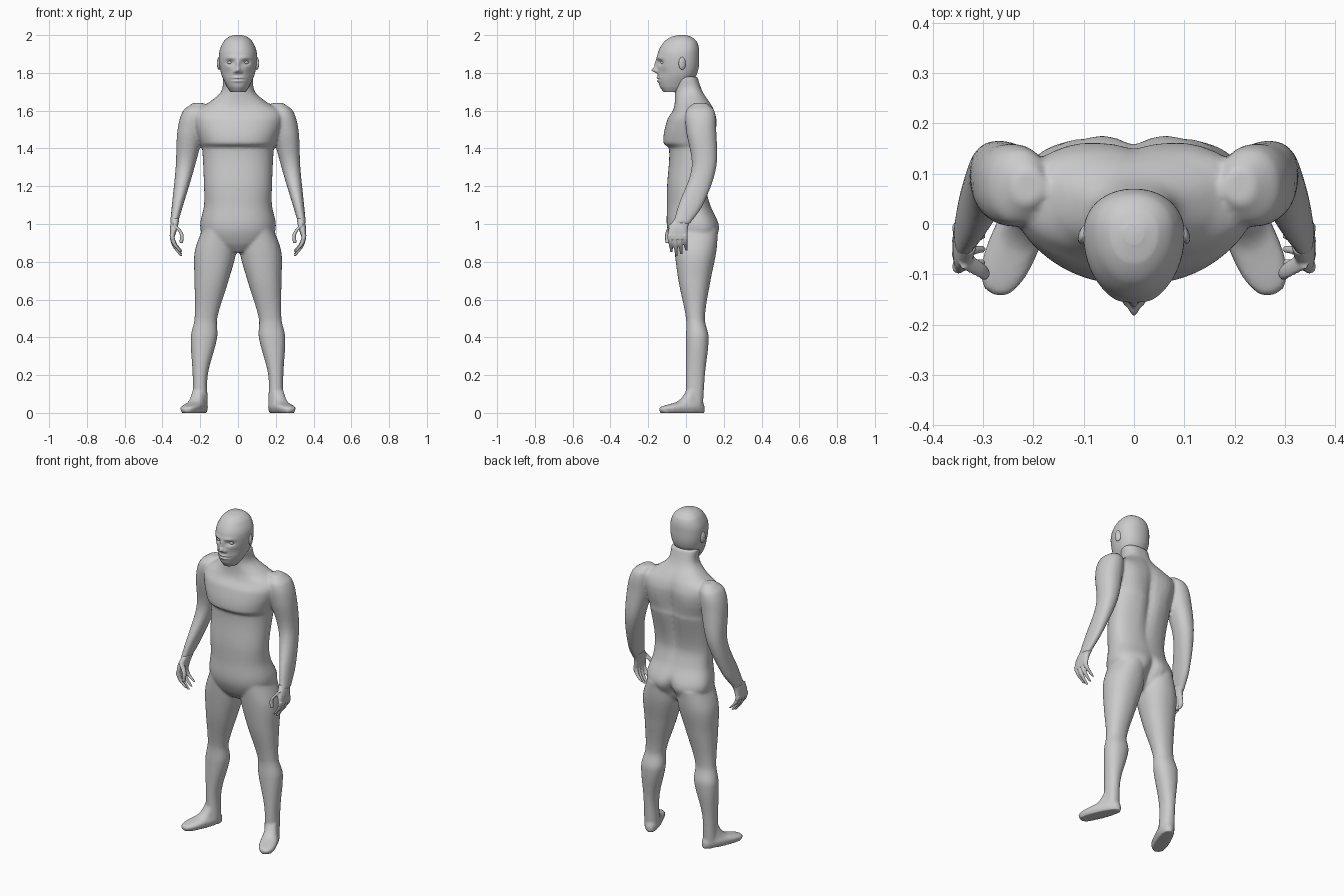
import bpy, bmesh
from collections import namedtuple
from math import sin, cos, pi, exp, copysign, radians
from mathutils import Matrix, Vector

old = bpy.data.objects.get("Cube")
if old:
    bpy.data.objects.remove(old)

skin = bpy.data.materials.new("grey skin")
skin.use_nodes = True
tone = (0.6, 0.6, 0.6, 1)
skin.diffuse_color = tone
skin.node_tree.nodes["Principled BSDF"].inputs["Base Color"].default_value = tone

# A ring is a level cross-section; a dent pushes the surface along y
Ring = namedtuple("Ring", "z wide front back x", defaults=[0])
Dent = namedtuple("Dent", "z push across along x", defaults=[0])


def smooth_rings(rings, steps):
    """Fill in rings between the given ones along cubic curves over height."""
    last = len(rings) - 1

    def slopes(i):
        before, after = rings[max(i - 1, 0)], rings[min(i + 1, last)]
        return [(b - a) / (after.z - before.z) for a, b in zip(before, after)]

    for i in range(last):
        low, high = rings[i], rings[i + 1]
        height = high.z - low.z
        for step in range(steps):
            t = step / steps
            ease = t * t * (3 - 2 * t)
            leave, arrive = height * t * (1 - t) ** 2, height * t * t * (t - 1)
            yield Ring(*(a + (b - a) * ease + m * leave + n * arrive
                         for a, b, m, n in zip(low, high, slopes(i), slopes(i + 1))))
    yield rings[last]


def loft(bm, rings, power=2, widest=0.5, sides=32, steps=8, side=1,
         front_dents=(), back_dents=(), matrix=Matrix()):
    """Skin a stack of rounded rings and close both ends."""
    loops = []
    for ring in smooth_rings(rings, steps):
        middle = ring.front + (ring.back - ring.front) * widest
        loop = []
        for k in range(sides):
            angle = 2 * pi * k / sides
            u, v = (copysign(abs(f) ** (2 / power), f) for f in (sin(angle), -cos(angle)))
            depth = middle - ring.front if v < 0 else ring.back - middle
            p = Vector((ring.x + ring.wide * u, middle + v * depth, ring.z))
            for dent in front_dents if v < 0 else back_dents:
                p.y += dent.push * exp(-((abs(p.x) - dent.x) / dent.across) ** 2
                                       - ((p.z - dent.z) / dent.along) ** 2)
            p = matrix @ p
            p.x *= side
            loop.append(bm.verts.new(p))
        loops.append(loop)
    for low, high in zip(loops, loops[1:]):
        for k in range(sides):
            n = (k + 1) % sides
            bm.faces.new((low[k], low[n], high[n], high[k]))
    bm.faces.new(loops[0][::-1])
    bm.faces.new(loops[-1])


def finish(bm, name, voxel=None):
    """Make the object; a voxel size blends its overlapping lofts."""
    bmesh.ops.recalc_face_normals(bm, faces=bm.faces)
    mesh = bpy.data.meshes.new(name)
    bm.to_mesh(mesh)
    bm.free()
    mesh.materials.append(skin)
    mesh.shade_smooth()
    obj = bpy.data.objects.new(name, mesh)
    bpy.context.collection.objects.link(obj)
    if voxel:
        blend = obj.modifiers.new("blend", "REMESH")
        blend.mode, blend.voxel_size, blend.use_smooth_shade = "VOXEL", voxel, True
        soften = obj.modifiers.new("soften", "SMOOTH")
        soften.factor, soften.iterations = 0.5, 3


# Torso and neck, with chest shelf, spine groove, shoulder blades and buttocks
torso = [
    Ring(z=.85, wide=.06, front=-.03, back=.09),
    Ring(z=.9, wide=.16, front=-.07, back=.14),
    Ring(z=.98, wide=.2, front=-.1, back=.18),
    Ring(z=1.1, wide=.18, front=-.1, back=.13),
    Ring(z=1.2, wide=.18, front=-.1, back=.11),
    Ring(z=1.4, wide=.19, front=-.09, back=.15),
    Ring(z=1.43, wide=.2, front=-.12, back=.15),
    Ring(z=1.55, wide=.24, front=-.1, back=.16),
    Ring(z=1.6, wide=.23, front=-.07, back=.15),
    Ring(z=1.64, wide=.16, front=-.06, back=.13),
    Ring(z=1.7, wide=.09, front=-.06, back=.09),
    Ring(z=1.78, wide=.08, front=-.07, back=.06),
]
spine = Dent(z=1.4, push=-.02, across=.03, along=.2)
cleft = Dent(z=.94, push=-.04, across=.03, along=.07)
blades = Dent(z=1.5, push=.01, across=.06, along=.1, x=.12)
body = bmesh.new()
loft(body, torso, power=2.3, widest=.6, sides=48, back_dents=(spine, cleft, blades))

# Legs, feet and arms
leg = [
    Ring(z=.97, wide=.09, front=-.07, back=.17, x=.1),
    Ring(z=.85, wide=.11, front=-.06, back=.16, x=.12),
    Ring(z=.7, wide=.09, front=-.04, back=.13, x=.14),
    Ring(z=.5, wide=.06, front=0, back=.1, x=.17),
    Ring(z=.4, wide=.07, front=0, back=.12, x=.18),
    Ring(z=.2, wide=.04, front=0, back=.1, x=.2),
    Ring(z=.04, wide=.04, front=0, back=.09, x=.2),
]
foot = [
    Ring(z=0, wide=.04, front=-.2, back=.05),
    Ring(z=.03, wide=.05, front=-.2, back=.05),
    Ring(z=.06, wide=.04, front=-.1, back=.04),
    Ring(z=.13, wide=.03, front=-.04, back=.02),
]
arm = [
    Ring(z=1.64, wide=.03, front=.04, back=.11, x=.21),
    Ring(z=1.6, wide=.06, front=0, back=.15, x=.23),
    Ring(z=1.5, wide=.07, front=0, back=.16, x=.25),
    Ring(z=1.3, wide=.05, front=.03, back=.16, x=.28),
    Ring(z=1.1, wide=.03, front=-.04, back=.09, x=.32),
    Ring(z=1, wide=.02, front=-.07, back=.02, x=.34),
]
toes_out = Matrix.Translation((.2, .05, 0)) @ Matrix.Rotation(radians(23), 4, "Z")
for side in (1, -1):
    loft(body, leg, power=2.2, side=side)
    loft(body, foot, power=2.5, widest=.4, side=side, matrix=toes_out)
    loft(body, arm, power=2.2, side=side)
finish(body, "body", voxel=.008)

# Hands: flat palm, thumb and four fingers curling inward
palm = [
    Ring(z=1.03, wide=.02, front=-.06, back=.03, x=.33),
    Ring(z=.98, wide=.02, front=-.09, back=.01, x=.34),
    Ring(z=.92, wide=.01, front=-.1, back=.01, x=.35),
]
thumb = [
    Ring(z=1, wide=.01, front=-.09, back=-.05, x=.34),
    Ring(z=.95, wide=.01, front=-.11, back=-.08, x=.3),
    Ring(z=.9, wide=.01, front=-.11, back=-.09, x=.3),
]
for side, label in ((1, "left"), (-1, "right")):
    hand = bmesh.new()
    loft(hand, palm, power=2.6, side=side)
    loft(hand, thumb, side=side)
    for i, length in enumerate((.09, .11, .1, .08)):
        finger = []
        for t in (0, .5, 1):
            y, thick = -.086 + .026 * i + .01 * t, .013 - .006 * t * t
            finger.append(Ring(z=.94 - length * t, wide=thick, front=y - thick,
                               back=y + thick, x=.35 - .05 * t * t))
        loft(hand, finger, side=side, sides=16)
    finish(hand, label + "_hand", voxel=.004)

# Head, with the face pushed in and out of the skull
skull = [
    Ring(z=1.7, wide=.04, front=-.12, back=-.03),
    Ring(z=1.73, wide=.06, front=-.14, back=.01),
    Ring(z=1.8, wide=.09, front=-.15, back=.06),
    Ring(z=1.9, wide=.1, front=-.15, back=.07),
    Ring(z=1.96, wide=.08, front=-.12, back=.06),
    Ring(z=1.99, wide=.05, front=-.08, back=.03),
    Ring(z=2, wide=.02, front=-.04, back=0),
]
socket = Dent(z=1.855, push=.016, across=.02, along=.013, x=.042)
brow = Dent(z=1.88, push=-.006, across=.03, along=.01, x=.035)
nose_tip = Dent(z=1.814, push=-.03, across=.014, along=.013)
nose_bridge = Dent(z=1.845, push=-.013, across=.01, along=.025)
nostril = Dent(z=1.806, push=-.01, across=.008, along=.008, x=.018)
upper_lip = Dent(z=1.774, push=-.008, across=.028, along=.006)
mouth = Dent(z=1.766, push=.006, across=.03, along=.003)
lower_lip = Dent(z=1.757, push=-.008, across=.024, along=.006)
cheek = Dent(z=1.8, push=.006, across=.02, along=.025, x=.06)
head = bmesh.new()
loft(head, skull, power=2.1, widest=.6, sides=128, steps=16, front_dents=(
    socket, brow, nose_tip, nose_bridge, nostril, upper_lip, mouth, lower_lip, cheek))
finish(head, "head")


def ball(name, side, place, size, turn=0):
    """A squashed ball set on one side of the head."""
    bm = bmesh.new()
    spot = Matrix.Translation(place) @ Matrix.Rotation(radians(turn), 4, "Z")
    bmesh.ops.create_uvsphere(bm, u_segments=20, v_segments=12, radius=1,
                              matrix=Matrix.Scale(side, 4, (1, 0, 0)) @ spot @ Matrix.Diagonal((*size, 1)))
    finish(bm, name)


# Eyes and ears
for side, label in ((1, "left"), (-1, "right")):
    ball(label + "_eye", side, place=(.042, -.122, 1.855), size=(.016, .013, .009))
    ball(label + "_ear", side, place=(.1, -.02, 1.85), size=(.01, .02, .034), turn=20)
